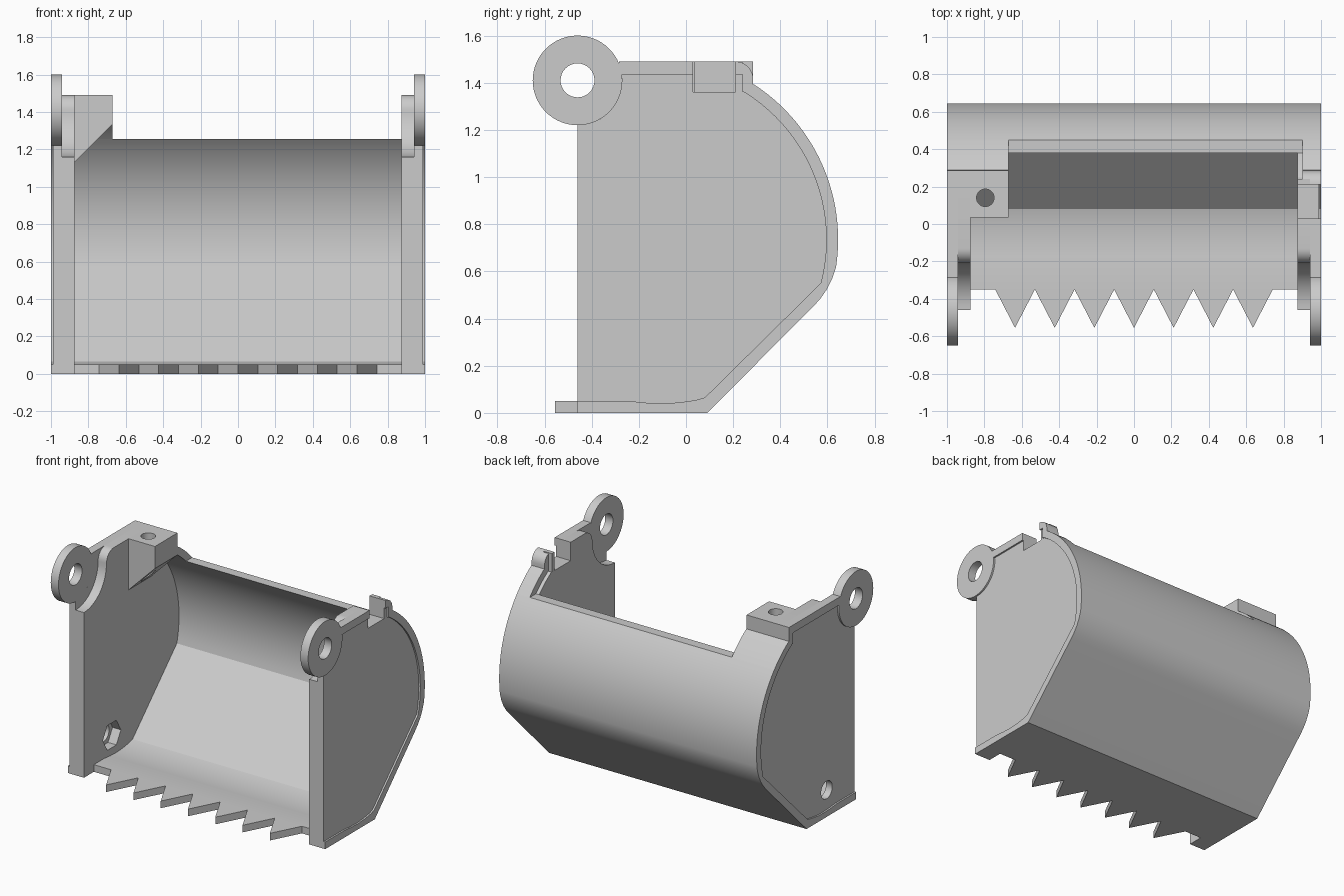
import bpy, bmesh
from math import sin, cos, radians
from mathutils import Matrix

cube = bpy.data.objects.get("Cube")
if cube:
    bpy.data.objects.remove(cube, do_unlink=True)

steel = bpy.data.materials.new("plain grey")
steel.use_nodes = True
GREY = (0.6, 0.6, 0.6, 1)
steel.diffuse_color = GREY
steel.node_tree.nodes["Principled BSDF"].inputs["Base Color"].default_value = GREY

ALONG_X = Matrix(((0, 0, 1, 0), (1, 0, 0, 0), (0, 1, 0, 0), (0, 0, 0, 1)))
ALONG_Y = Matrix(((1, 0, 0, 0), (0, 0, -1, 0), (0, 1, 0, 0), (0, 0, 0, 1)))
ALONG_Z = Matrix.Identity(4)
parts = []


def arc(cy, cz, r, a0, a1, n=12):
    steps = [radians(a0 + (a1 - a0) * i / n) for i in range(n + 1)]
    return [(cy + r * cos(a), cz + r * sin(a)) for a in steps]


def circle(cy, cz, r, n=32):
    return arc(cy, cz, r, 0, 360, n)[:-1]


def plate(name, loops, lo, hi, axis=ALONG_X):
    """Extrude flat outlines (further loops are holes) from lo to hi along an axis."""
    curve = bpy.data.curves.new(name, "CURVE")
    curve.dimensions = "2D"
    curve.fill_mode = "BOTH"
    curve.extrude = abs(hi - lo) / 2
    for loop in loops:
        s = curve.splines.new("POLY")
        s.points.add(len(loop) - 1)
        for p, (u, v) in zip(s.points, loop):
            p.co = (u, v, 0, 1)
        s.use_cyclic_u = True
    source = bpy.data.objects.new(name + "_outline", curve)
    mesh = bpy.data.meshes.new_from_object(source)
    bpy.data.objects.remove(source)
    bpy.data.curves.remove(curve)
    bm = bmesh.new()
    bm.from_mesh(mesh)
    bmesh.ops.remove_doubles(bm, verts=bm.verts, dist=0.0001)
    shift = Matrix.Translation((0, 0, (lo + hi) / 2))
    bmesh.ops.transform(bm, matrix=axis @ shift, verts=bm.verts)
    bmesh.ops.recalc_face_normals(bm, faces=bm.faces)
    bm.to_mesh(mesh)
    bm.free()
    mesh.name = name
    mesh.materials.clear()
    mesh.materials.append(steel)
    obj = bpy.data.objects.new(name, mesh)
    bpy.context.collection.objects.link(obj)
    parts.append(obj)
    return obj


def box(y0, y1, z0, z1):
    return [(y0, z0), (y1, z0), (y1, z1), (y0, z1)]


# Shell section: curved back, sloped lower back and floor
CY, CZ, R_OUT, R_IN = -0.14, 0.735, 0.785, 0.735
inner_low = arc(CY, CZ, R_IN, 45, -14.6, 24)
inner_high = arc(CY, CZ, R_IN, 58.2, 45, 6)
floor_in = [(0.08, 0.065), (0.04, 0.054), (-0.03, 0.044), (-0.1, 0.04),
            (-0.17, 0.043), (-0.24, 0.05)]
outer_low = arc(CY, CZ, R_OUT, 41.5, -8.6, 24)
bend = [(0.62, 0.57), (0.597, 0.523), (0.568, 0.482), (0.536, 0.447)]
inner_cut = arc(CY, CZ, R_IN, 45, 45, 1)[:1]
shell = (outer_low + bend + [(0.09, 0), (-0.35, 0), (-0.35, 0.05)]
         + floor_in[::-1] + inner_low[::-1])
plate("bucket_shell", [shell], -1, 1)

# Back corners that rise above the opening
corner = arc(CY, CZ, R_OUT, 41.5, 57, 8) + [(0.24, 1.36)] + inner_high
for name, lo, hi in (("right_back_corner", -1, -0.67), ("left_back_corner", 0.9, 1)):
    plate(name, [corner], lo, hi)

# Teeth along the floor edge
for i in range(7):
    x = (i - 3) * 0.212
    plate(f"tooth_{i + 1}", [[(x - 0.106, -0.35), (x, -0.555), (x + 0.106, -0.35)]],
          0, 0.05, ALONG_Z)

# Side walls, lugs and rims
LY, LZ = -0.46, 1.41
bottom = inner_high + inner_low[1:] + floor_in + [(LY, 0.05)]
slot = [(0.03, 1.36), (0.21, 1.36)]
swoop = arc(LY, LZ, 0.25, -90, 0, 16) + arc(-0.13, LZ, 0.08, 180, 90, 8)[1:]
for side, s in (("right", -1), ("left", 1)):
    left = s > 0

    def notched(z):
        return [(0.03, z)] + slot + [(0.21, z)] if left else []

    # inner layer, scooped out round the lug, with a nut pocket on one side
    inner = swoop + notched(1.49) + [(0.24, 1.49), (0.24, 1.36)] + bottom
    pocket = [] if left else [circle(-0.15, 0.18, 0.1, 6)]
    plate(side + "_wall_inner", [inner] + pocket, s * 0.875, s * 0.94)

    # outer layer, set in slightly behind the rim, with a bolt hole
    outer = (arc(LY, LZ, 0.19, -90, 7.6, 16) + notched(1.435)
             + [(0.24, 1.435), (0.24, 1.36)] + bottom)
    bolt = [] if left else [circle(-0.15, 0.18, 0.062)]
    plate(side + "_wall_outer", [outer] + bolt, s * 0.94, s * 0.988)

    plate(side + "_lug", [circle(LY, LZ, 0.19, 64), circle(LY, LZ, 0.072)],
          s * 0.94, s)
    plate(side + "_floor_end", [box(LY, -0.35, 0, 0.05)], s * 0.875, s)
    plate(side + "_top_rim", [box(-0.285, 0.03 if left else 0.24, 1.435, 1.49)],
          s * 0.94, s)

# Rounded hook behind the slot, and square post on the other side
hook = [(0.21, 1.435), (0.24, 1.435), (0.24, 1.36), (0.285, 1.388)]
plate("left_hook", [hook + arc(0.21, 1.415, 0.075, 0, 90, 8)], 0.9, 1)
plate("right_post", [box(0.24, 0.285, 1.36, 1.49)], -1, -0.875)

# Mounting block with sloped underside and a vertical hole
block = plate("mounting_block", [[(-0.875, 1.13), (-0.67, 1.335), (-0.67, 1.49),
              (-0.875, 1.49)]], -0.285, -0.035, ALONG_Y)
drill = plate("drill_cutter", [circle(-0.795, 0.14, 0.047)], 1, 1.6, ALONG_Z)
parts.remove(drill)
drill.hide_render = True
cut = block.modifiers.new("hole", "BOOLEAN")
cut.operation = "DIFFERENCE"
cut.solver = "EXACT"
cut.object = drill
bpy.context.view_layer.update()
graph = bpy.context.evaluated_depsgraph_get()
drilled = bpy.data.meshes.new_from_object(block.evaluated_get(graph))
block.modifiers.clear()
block.data = drilled
bpy.data.objects.remove(drill, do_unlink=True)

# Smooth the curved faces, keep the edges crisp
bpy.ops.object.select_all(action="DESELECT")
for obj in parts:
    obj.select_set(True)
bpy.context.view_layer.objects.active = parts[0]
bpy.ops.object.shade_smooth_by_angle(angle=radians(25))
